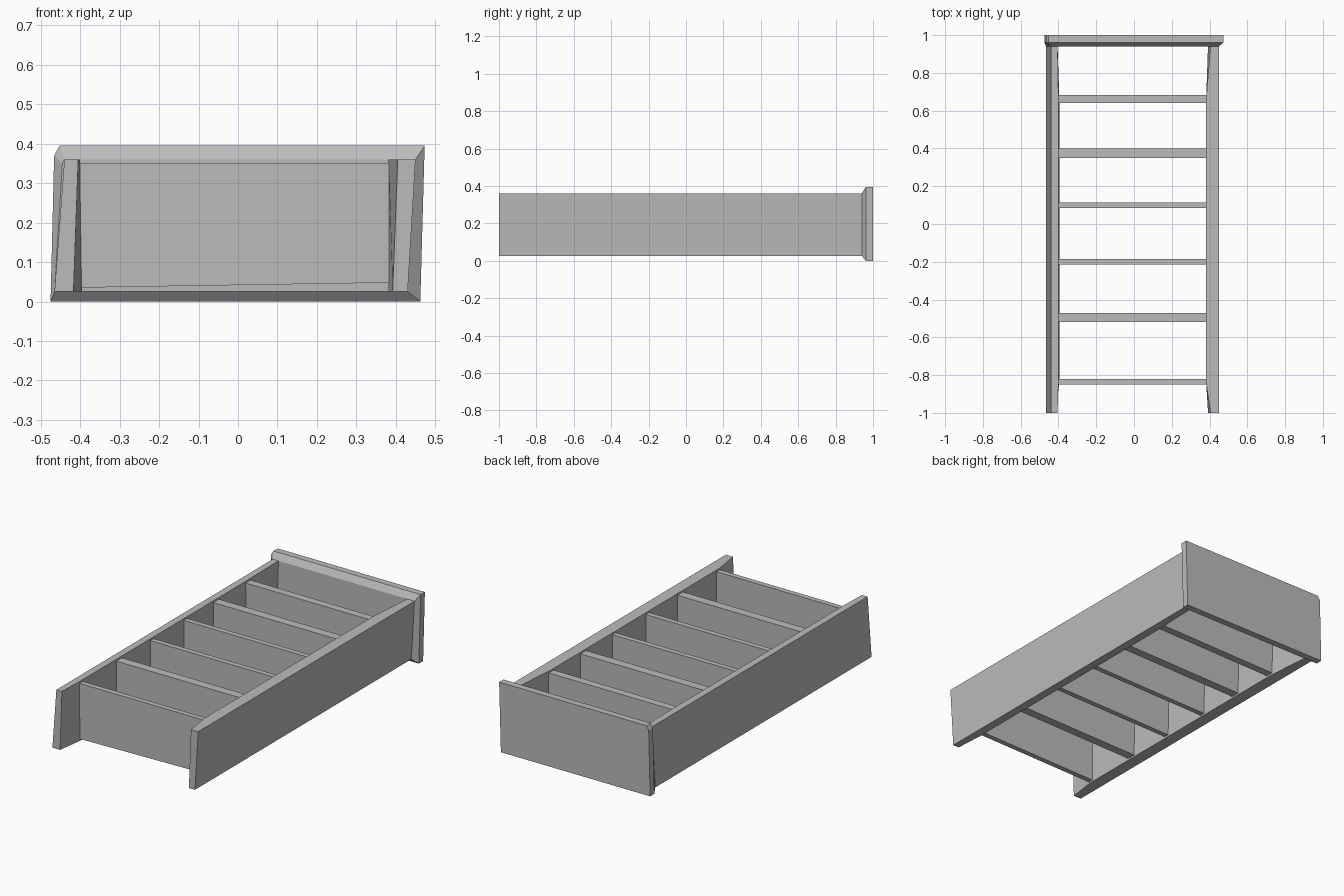
import bpy
import bmesh

cube = bpy.data.objects.get("Cube")
if cube:
    bpy.data.objects.remove(cube, do_unlink=True)

grey = bpy.data.materials.new("plain_grey")
grey.use_nodes = True
GREY = (0.5, 0.5, 0.5, 1)
grey.diffuse_color = GREY
grey.node_tree.nodes["Principled BSDF"].inputs["Base Color"].default_value = GREY


def loft(name, sections):
    """Join (y, [(x, z), ...]) cross-sections into a closed solid."""
    bm = bmesh.new()
    rings = [[bm.verts.new((x, y, z)) for x, z in pts] for y, pts in sections]
    for a, b in zip(rings, rings[1:]):
        for i in range(len(a)):
            j = (i + 1) % len(a)
            bm.faces.new((a[i], a[j], b[j], b[i]))
    bm.faces.new(rings[0])
    bm.faces.new(rings[-1])
    bmesh.ops.recalc_face_normals(bm, faces=bm.faces)
    mesh = bpy.data.meshes.new(name)
    bm.to_mesh(mesh)
    bm.free()
    mesh.materials.append(grey)
    obj = bpy.data.objects.new(name, mesh)
    bpy.context.collection.objects.link(obj)
    return obj


LOW, HIGH = 0.025, 0.36


def side(name, outer, inner_end, inner_mid):
    """Leaning side board, each pair being x at the bottom and top edge."""
    def ring(inner):
        return [(outer[0], LOW), (inner[0], LOW), (inner[1], HIGH), (outer[1], HIGH)]
    loft(name, [(-1, ring(inner_end)), (-0.84, ring(inner_mid)),
                (0.66, ring(inner_mid)), (0.95, ring(inner_end))])


# Side boards, thinner towards both ends
side("right_side_board", (-0.465, -0.44), (-0.417, -0.405), (-0.395, -0.4))
side("left_side_board", (0.43, 0.45), (0.392, 0.405), (0.382, 0.382))

# Shelves: centre and thickness along y
shelves = [(-0.835, 0.03), (-0.495, 0.05), (-0.2, 0.03),
           (0.1, 0.03), (0.375, 0.05), (0.662, 0.044)]
for n, (y, thick) in enumerate(shelves, 1):
    ring = [(-0.41, 0.035), (0.395, 0.048), (0.395, 0.35), (-0.41, 0.35)]
    loft(f"shelf_{n}", [(y - thick / 2, ring), (y + thick / 2, ring)])

# End cap with a sloping moulded rim and one clipped corner
rim = [(-0.475, 0), (0.462, 0), (0.473, 0.395), (-0.452, 0.395), (-0.466, 0.37)]
face = [(-0.465, LOW), (0.43, LOW), (0.45, HIGH), (-0.44, HIGH), (-0.445, 0.35)]
loft("end_cap", [(0.94, face), (0.962, rim), (1, rim)])
